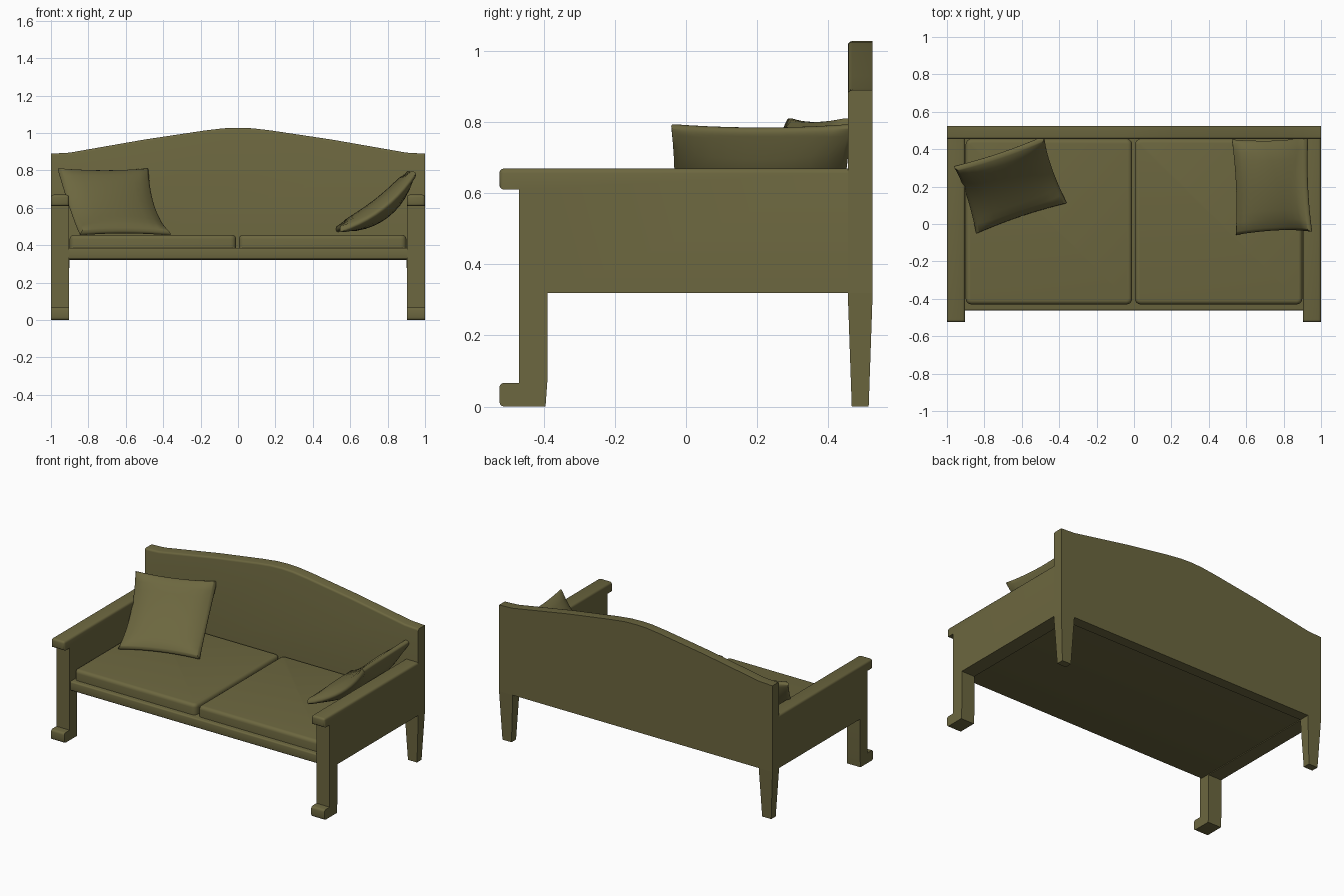
import bpy, bmesh
from mathutils import Matrix, Vector

if "Cube" in bpy.data.objects:
    bpy.data.objects.remove(bpy.data.objects["Cube"])

fabric = bpy.data.materials.new("olive")
fabric.diffuse_color = (0.15, 0.135, 0.05, 1)
fabric.use_nodes = True
fabric.node_tree.nodes["Principled BSDF"].inputs["Base Color"].default_value = fabric.diffuse_color


def finish(name, bm, angle=0.6):
    bmesh.ops.recalc_face_normals(bm, faces=bm.faces[:])
    mesh = bpy.data.meshes.new(name)
    bm.to_mesh(mesh)
    bm.free()
    mesh.materials.append(fabric)
    ob = bpy.data.objects.new(name, mesh)
    bpy.context.collection.objects.link(ob)
    bpy.ops.object.select_all(action='DESELECT')
    ob.select_set(True)
    bpy.context.view_layer.objects.active = ob
    bpy.ops.object.shade_smooth_by_angle(angle=angle)
    return ob


def prism(points, depth):
    """Extrude a closed loop of 3D points along a vector."""
    bm = bmesh.new()
    face = bm.faces.new([bm.verts.new(p) for p in points])
    new = bmesh.ops.extrude_face_region(bm, geom=[face], use_keep_orig=True)["geom"]
    bmesh.ops.translate(bm, vec=depth, verts=[v for v in new if isinstance(v, bmesh.types.BMVert)])
    return bm


def box(x0, x1, y0, y1, z0, z1):
    return prism([(x0, y0, z0), (x1, y0, z0), (x1, y1, z0), (x0, y1, z0)], (0, 0, z1 - z0))


def bevel(bm, test, width, segments=3):
    edges = [e for e in bm.edges if test(e.verts[0].co, e.verts[1].co)]
    bmesh.ops.bevel(bm, geom=edges, offset=width, segments=segments, profile=0.5, affect='EDGES')


# camel-shaped back panel
half = [(0, 1.028), (0.08, 1.025), (0.18, 1.013), (0.32, 0.992), (0.5, 0.965),
        (0.7, 0.93), (0.9, 0.895), (0.95, 0.892), (1, 0.89)]
top = [(-x, z) for x, z in half[:0:-1]] + half
back = prism([(x, 0.455, z) for x, z in top + [(1, 0.32), (-1, 0.32)]], (0, 0.07, 0))
bevel(back, lambda a, b: max(a.y, b.y) < 0.46 and min(a.z, b.z) > 0.85, 0.012)
finish("back_panel", back)

# arm, front leg and scrolled foot in one side profile
side_profile = [(-0.525, 0), (-0.395, 0), (-0.39, 0.07), (-0.39, 0.32), (0.455, 0.32),
                (0.455, 0.67), (-0.525, 0.67), (-0.525, 0.61), (-0.47, 0.61),
                (-0.47, 0.067), (-0.525, 0.067)]


def round_arm(a, b):
    if max(a.y, b.y) > 0.4 and min(a.y, b.y) > 0.4:
        return False
    scroll = max(a.y, b.y) < -0.5
    if max(a.z, b.z) < 0.1:
        return scroll and abs(a.x - b.x) > 0.05
    return min(a.z, b.z) > 0.66 or (scroll and min(a.z, b.z) > 0.6)


for side, sx in (("left", -1), ("right", 1)):
    arm = prism([(sx * 0.903, y, z) for y, z in side_profile], (sx * 0.097, 0, 0))
    bevel(arm, round_arm, 0.014)
    finish(side + "_arm_and_front_leg", arm)

    # tapered back leg
    leg = box(sx * 0.9, sx, 0.455, 0.525, 0, 0.32)
    for v in leg.verts:
        if v.co.z < 0.01:
            v.co.x = sx * 0.95 + (v.co.x - sx * 0.95) * 0.66
            v.co.y = 0.49 + (v.co.y - 0.49) * 0.68
    finish(side + "_back_leg", leg)

# seat base with rounded front rail
seat = box(-0.905, 0.905, -0.462, 0.458, 0.325, 0.386)
bevel(seat, lambda a, b: max(a.y, b.y) < -0.4 and abs(a.x - b.x) > 1, 0.009)
finish("seat_base", seat)

# two seat cushions
for side, x0, x1 in (("left", -0.9, -0.01), ("right", 0.005, 0.9)):
    cushion = box(x0, x1, -0.43, 0.455, 0.385, 0.455)
    bevel(cushion, lambda a, b: abs(a.z - b.z) > 0.01, 0.03, 4)
    bevel(cushion, lambda a, b: min(a.z, b.z) > 0.45, 0.022, 4)
    finish(side + "_seat_cushion", cushion)


def pillow(name, centre, across, up, size=0.51, bend=0.045):
    """Plump square pillow with pulled corners, sagging along its height."""
    bm = bmesh.new()
    bmesh.ops.create_cube(bm, size=2)
    bmesh.ops.subdivide_edges(bm, edges=bm.edges[:], cuts=9, use_grid_fill=True)
    h = size / 2
    for vert in bm.verts:
        u, v, w = vert.co
        fu, fv = 1 - u * u, 1 - v * v
        rim = 1 - 0.07 * w * w
        vert.co = (u * h * rim * (1 - 0.06 * fv), v * h * rim * (1 - 0.06 * fu),
                   w * (0.02 + 0.04 * (fu * fv) ** 0.6) - bend * fv)
    x = Vector(across).normalized()
    z = x.cross(Vector(up)).normalized()
    frame = Matrix((x, z.cross(x), z)).transposed().to_4x4()
    bm.transform(Matrix.Translation(centre) @ frame)
    finish(name, bm, 1.2)


# two loose pillows leaning at 45 degrees or so
pillow("left_pillow", (-0.662, 0.21, 0.632), (0.49, 0.165, 0), (-0.14, 0.335, 0.34))
pillow("right_pillow", (0.738, 0.205, 0.632), (0.02, -0.49, 0), (0.40, 0.01, 0.31))
